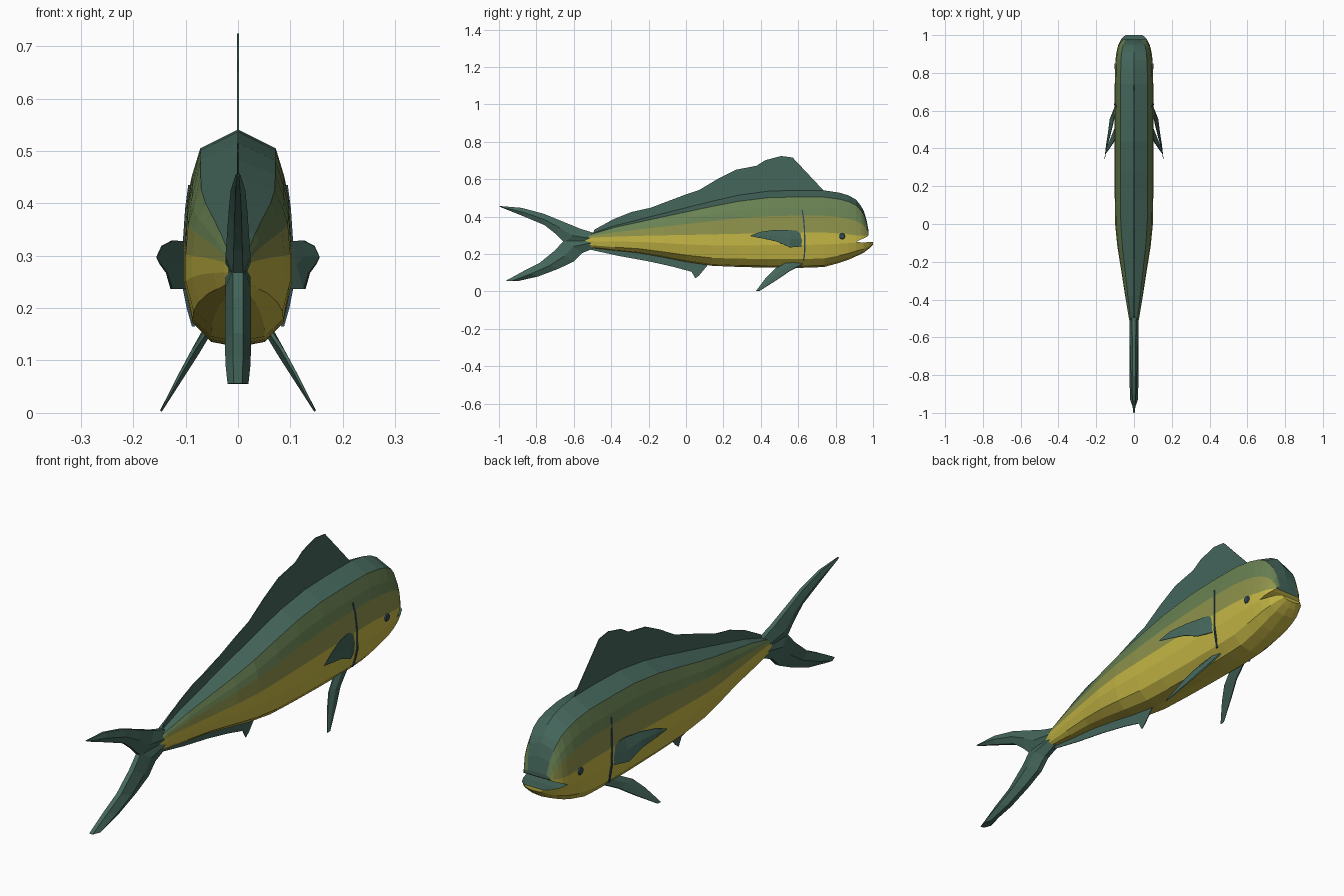
import bpy, bmesh, math
from mathutils import Vector


def mat(name, rgb):
    m = bpy.data.materials.new(name)
    m.diffuse_color = (*rgb, 1)
    return m


TEAL = mat("teal", (0.058, 0.133, 0.105))
GREEN = mat("sea green", (0.14, 0.22, 0.085))
OLIVE = mat("olive", (0.27, 0.29, 0.07))
YELLOW = mat("yellow", (0.56, 0.47, 0.06))
BLUE = mat("dark blue", (0.03, 0.07, 0.11))


def finish(bm, name, mats):
    bmesh.ops.remove_doubles(bm, verts=bm.verts, dist=0.0004)
    bmesh.ops.recalc_face_normals(bm, faces=bm.faces)
    me = bpy.data.meshes.new(name)
    bm.to_mesh(me)
    bm.free()
    for m in mats:
        me.materials.append(m)
    ob = bpy.data.objects.new(name, me)
    bpy.context.collection.objects.link(ob)
    return ob


def loft(name, rings, mats, strip_mat=lambda j: 0, cap_mat=0):
    bm = bmesh.new()
    vs = [[bm.verts.new(p) for p in r] for r in rings]
    n = len(rings[0])
    for a, b in zip(vs, vs[1:]):
        for j in range(n):
            k = (j + 1) % n
            bm.faces.new((a[j], a[k], b[k], b[j])).material_index = strip_mat(j)
    for r in (vs[0], vs[-1]):
        bm.faces.new(r).material_index = cap_mat
    return finish(bm, name, mats)


# Body cross-section: upper part between colour line and back, lower part to belly
UP = [(0, 1), (.7, .84), (.86, .6), (.95, .4), (1, 0)]
LOW = [(1, .35), (.85, .75), (.5, .95), (0, 1)]


def ring(y, top, mid, bot, w, lo=-9, hi=9):
    half = [(x * w, mid + u * (top - mid)) for x, u in UP]
    half += [(x * w, mid + v * (bot - mid)) for x, v in LOW]
    half = [(x, min(max(z, lo), hi)) for x, z in half]
    pts = half + [(-x, z) for x, z in half[-2:0:-1]]
    return [(x, y, z) for x, z in pts]


def body_colour(j):
    j = j if j < 8 else 15 - j
    return [0, 1, 1, 2, 3, 3, 3, 3][j]


SKIN = [TEAL, GREEN, OLIVE, YELLOW]
# y, back, colour line, belly, half width
body = [(-.54, .295, .28, .245, .018), (-.50, .312, .288, .232, .027),
        (-.38, .352, .293, .218, .047), (-.25, .385, .297, .205, .067),
        (-.12, .418, .30, .182, .088), (0, .448, .302, .158, .10),
        (.14, .483, .305, .137, .102), (.28, .515, .308, .131, .102),
        (.44, .537, .312, .127, .102), (.58, .541, .315, .126, .103),
        (.66, .541, .315, .127, .103), (.74, .54, .315, .131, .102),
        (.82, .528, .31, .153, .10), (.87, .513, .305, .17, .098),
        (.91, .49, .30, .188, .093)]
loft("body", [ring(*r) for r in body], SKIN, body_colour)

# Blunt forehead above the mouth and jaw below it
upper = [(.91, .49, .30, .188, .093, .265), (.935, .458, .30, .2, .087, .277),
         (.95, .432, .30, .21, .08, .284), (.966, .38, .30, .22, .07, .292),
         (.977, .318, .302, .23, .06, .30)]
loft("forehead", [ring(*r) for r in upper], SKIN, body_colour)
jaw = [(.91, .45, .30, .188, .093, -9, .264), (.95, .4, .29, .207, .083, -9, .262),
       (.98, .35, .28, .23, .067, -9, .264), (1.0, .3, .27, .25, .045, -9, .264)]
loft("lower_jaw", [ring(*r) for r in jaw], SKIN,
     lambda j: 0 if j < 4 or j > 11 else 3, 3)


# Fins without thickness, on the centre line
def flat_fin(name, pts):
    bm = bmesh.new()
    f = bm.faces.new([bm.verts.new((0, y, z)) for y, z in pts])
    bmesh.ops.triangulate(bm, faces=[f])
    ob = finish(bm, name, [TEAL])
    so = ob.modifiers.new("thin", "SOLIDIFY")
    so.thickness, so.offset = 0.003, 0


flat_fin("dorsal_fin", [(-.49, .33), (-.39, .385), (-.29, .425), (-.19, .447),
                        (-.10, .46), (-.01, .515), (.07, .542), (.17, .602),
                        (.265, .65), (.377, .672), (.425, .702), (.51, .724),
                        (.57, .716), (.74, .535), (.58, .52), (.28, .49),
                        (0, .43), (-.25, .37), (-.5, .30)])
flat_fin("anal_fin", [(-.52, .225), (-.36, .19), (-.195, .16), (-.07, .132),
                      (.03, .105), (.05, .07), (.07, .085), (.12, .145),
                      (0, .18), (-.25, .22), (-.5, .245)])


# Thick fins: each station is leading point, trailing point, half thickness
def fin(name, stations, normal):
    n = Vector(normal).normalized()
    rings = []
    for a, b, t in stations:
        a, b = Vector(a), Vector(b)
        m = (a + b) / 2
        rings.append([a + n * t * .4, m + n * t, b + n * t * .4,
                      b - n * t * .4, m - n * t, a - n * t * .4])
    return loft(name, rings, [TEAL])


def lobe(name, rows):
    fin(name, [((0, a, b), (0, c, d), t) for a, b, c, d, t in rows], (1, 0, 0))


lobe("tail_upper_lobe", [(-.49, .312, -.49, .25, .024), (-.565, .335, -.65, .262, .024),
                         (-.65, .37, -.70, .31, .021), (-.76, .415, -.757, .355, .018),
                         (-.88, .447, -.87, .402, .014), (-1.0, .457, -.99, .45, .005)])
lobe("tail_lower_lobe", [(-.49, .232, -.49, .295, .024), (-.555, .205, -.65, .275, .024),
                         (-.60, .16, -.70, .22, .025), (-.68, .122, -.783, .152, .025),
                         (-.79, .08, -.87, .108, .024), (-.90, .055, -.965, .056, .02)])

# Paired fins, gill slits and eyes, mirrored
for s, side in ((1, "right"), (-1, "left")):
    pect = [((.095, .63, .322), (.095, .63, .237), .004),
            ((.106, .555, .328), (.127, .555, .236), .005),
            ((.125, .475, .329), (.136, .485, .267), .004),
            ((.145, .40, .319), (.148, .41, .283), .003),
            ((.155, .345, .299), (.155, .347, .295), .001)]
    pelv = [((.055, .56, .165), (.055, .65, .16), .009),
            ((.085, .475, .12), (.08, .555, .11), .008),
            ((.11, .43, .075), (.108, .49, .065), .006),
            ((.147, .375, .003), (.147, .395, .004), .002)]

    def flip(rows):
        return [((a[0] * s, a[1], a[2]), (b[0] * s, b[1], b[2]), t) for a, b, t in rows]
    fin(side + "_pectoral_fin", flip(pect), (s, .25, 0))
    fin(side + "_pelvic_fin", flip(pelv), (s, 0, .55))

    # Eye disc
    bm = bmesh.new()
    bmesh.ops.create_cone(bm, cap_ends=True, segments=10, radius1=.018, radius2=.014, depth=.008)
    for v in bm.verts:
        x, y, z = v.co
        v.co = (s * (.1 + z), .835 + x, .295 + y)
    finish(bm, side + "_eye", [BLUE])

    # Gill line as thin plates following the flank
    path = [(.093, .618, .435), (.099, .625, .39), (.103, .63, .33),
            (.104, .632, .24), (.096, .63, .20), (.086, .625, .165)]
    rings = [[(s * (x - .004), y, z), (s * (x + .002), y, z),
              (s * (x + .002), y + .007, z), (s * (x - .004), y + .007, z)] for x, y, z in path]
    loft(side + "_gill_line", rings, [BLUE])
